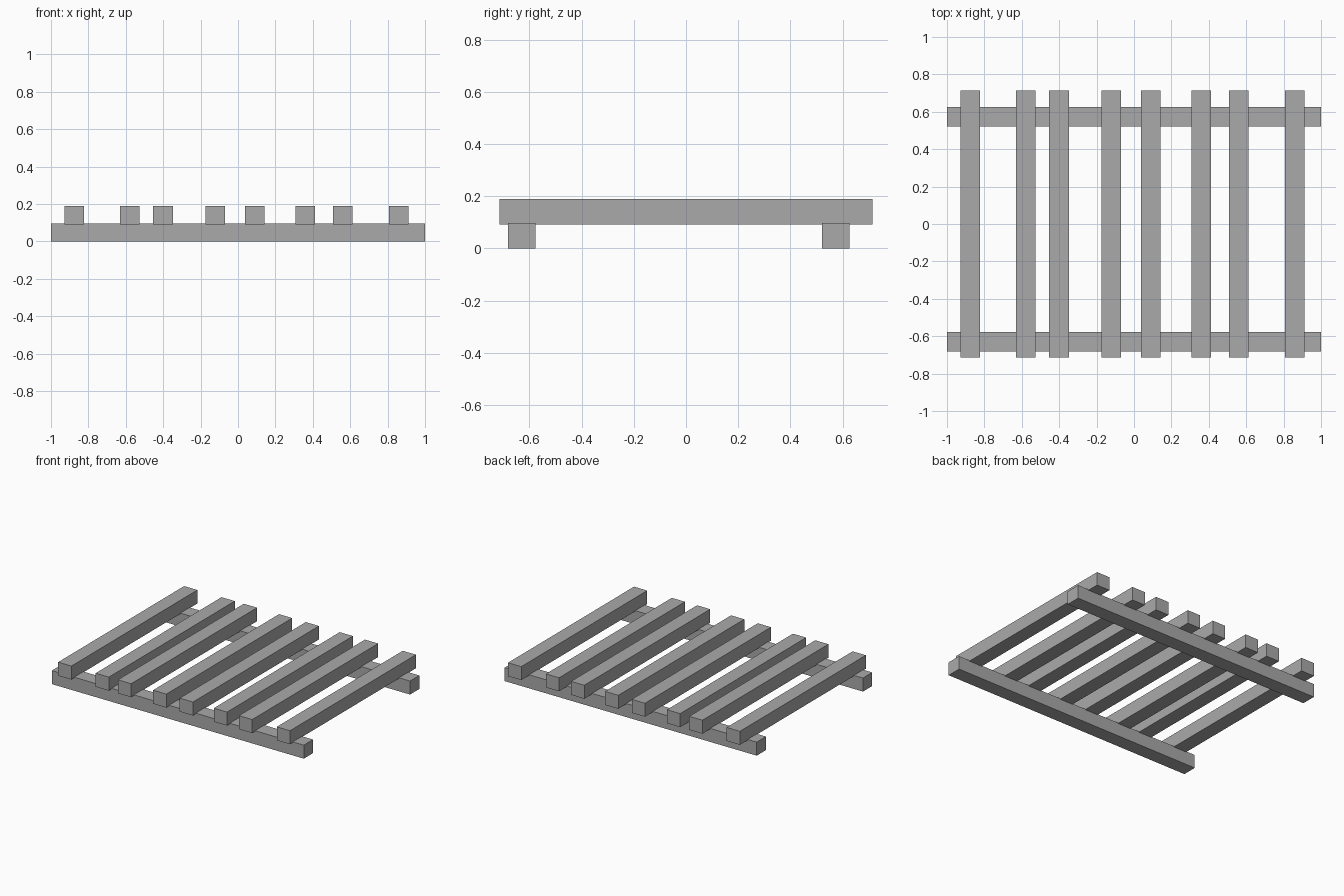
import bpy

default_cube = bpy.data.objects.get("Cube")
if default_cube:
    bpy.data.objects.remove(default_cube, do_unlink=True)

# Single plain grey material
grey = bpy.data.materials.new("plain_grey")
grey.use_nodes = True
colour = (0.4, 0.4, 0.4, 1)
grey.diffuse_color = colour
grey.node_tree.nodes["Principled BSDF"].inputs["Base Color"].default_value = colour


def beam(name, centre, size):
    """Square-cut beam with its scale applied."""
    bpy.ops.mesh.primitive_cube_add(size=1, location=centre)
    obj = bpy.context.object
    obj.name = name
    obj.scale = size
    bpy.ops.object.transform_apply(location=False, rotation=False, scale=True)
    obj.data.materials.append(grey)
    return obj


WIDTH = 0.105
RAIL_TOP = 0.097
SLAT_BOTTOM, SLAT_TOP = 0.092, 0.189

# Two rails along the ground
for name, y in (("front_rail", -0.63), ("back_rail", 0.574)):
    beam(name, (0, y, RAIL_TOP / 2), (2, WIDTH, RAIL_TOP))

# Unevenly spaced slats, slightly sunk into the rails
slat_positions = (-0.875, -0.578, -0.401, -0.122, 0.09, 0.36, 0.56, 0.86)
for i, x in enumerate(slat_positions, 1):
    beam(f"slat_{i}", (x, 0, (SLAT_BOTTOM + SLAT_TOP) / 2),
         (WIDTH, 1.428, SLAT_TOP - SLAT_BOTTOM))
